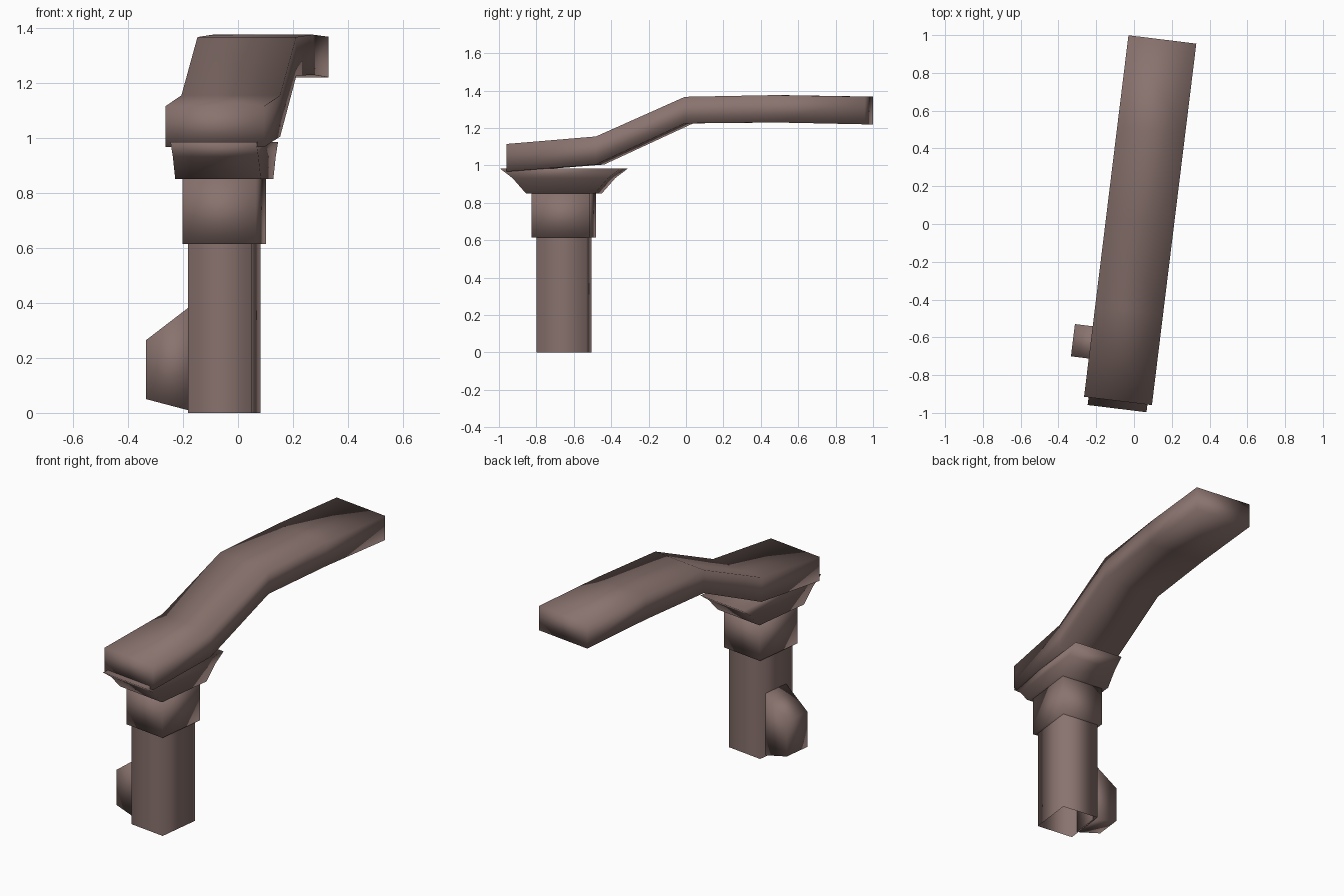
import bpy, bmesh, math
from mathutils import Matrix

if "Cube" in bpy.data.objects:
    bpy.data.objects.remove(bpy.data.objects["Cube"])

# Single brown colour
mat = bpy.data.materials.new("dull_brown")
mat.diffuse_color = (0.25, 0.17, 0.155, 1)
mat.use_nodes = True
mat.node_tree.nodes["Principled BSDF"].inputs["Base Color"].default_value = mat.diffuse_color

TURN = Matrix.Rotation(math.radians(-7), 4, 'Z')   # whole model is turned 7 degrees
CU, CV = 0.03, -0.654                              # post axis in the unturned frame


def loft(name, rings, caps=True):
    """Skin a row of four-cornered rings into a solid."""
    bm = bmesh.new()
    rows = [[bm.verts.new(p) for p in ring] for ring in rings]
    for a, b in zip(rows, rows[1:]):
        for i in range(4):
            j = (i + 1) % 4
            bm.faces.new((a[i], a[j], b[j], b[i]))
    if caps:
        bm.faces.new(rows[0])
        bm.faces.new(rows[-1])
    bmesh.ops.recalc_face_normals(bm, faces=bm.faces)
    me = bpy.data.meshes.new(name)
    bm.to_mesh(me)
    bm.free()
    me.transform(TURN)
    me.materials.append(mat)
    for p in me.polygons:
        p.use_smooth = True
    ob = bpy.data.objects.new(name, me)
    bpy.context.collection.objects.link(ob)
    return ob


def flat_ring(a, b, z):
    """Horizontal rectangle around the post axis, half sizes a and b."""
    return [(CU + sx * a, CV + sy * b, z) for sx, sy in ((-1, -1), (1, -1), (1, 1), (-1, 1))]


# Post (open ended tube), collar and flared capital
loft("post", [flat_ring(0.116, 0.134, z) for z in (0, 0.63)], caps=False)
loft("collar", [flat_ring(0.1345, 0.157, z) for z in (0.615, 0.85)])
loft("capital", [flat_ring(0.157, b, z) for b, z in ((0.185, 0.85), (0.257, 0.932), (0.327, 0.985))])

# Bent beam: position along, underside height, top height
BEAM = [(-0.94, 0.967, 1.115), (-0.459, 1.005, 1.155), (0.02, 1.225, 1.367),
        (0.5, 1.23, 1.376), (0.988, 1.22, 1.368)]
W = 0.181
loft("beam", [[(CU - W, v, lo), (CU + W, v, lo), (CU + W, v, hi), (CU - W, v, hi)]
              for v, lo, hi in BEAM])

# Tapered side bracket near the foot of the post
BRACKET = [(-0.246, 0.05, 0.265), (-0.086, 0.008, 0.387)]
loft("side_bracket", [[(u, -0.736, lo), (u, -0.564, lo), (u, -0.564, hi), (u, -0.736, hi)]
                      for u, lo, hi in BRACKET])
